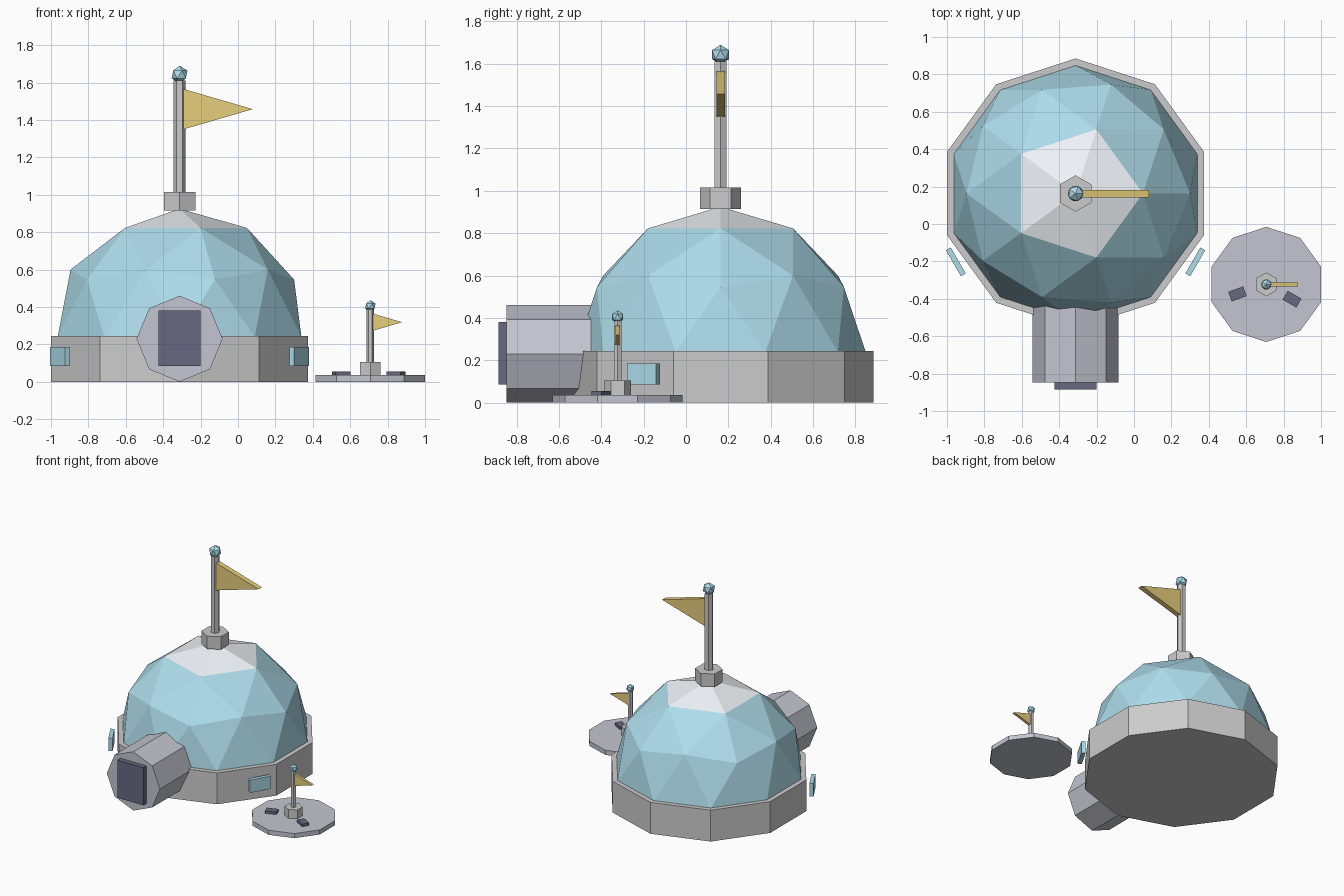
import bpy, bmesh
from math import sin, cos, pi, radians
from mathutils import Matrix, Vector

if "Cube" in bpy.data.objects:
    bpy.data.objects.remove(bpy.data.objects["Cube"])


def material(name, rgb):
    m = bpy.data.materials.new(name)
    m.diffuse_color = (*rgb, 1)
    m.use_nodes = True
    m.node_tree.nodes["Principled BSDF"].inputs["Base Color"].default_value = m.diffuse_color
    return m


BLUE = material("dome_blue", (0.42, 0.72, 0.83))
PALE = material("cap_pale", (0.88, 0.91, 0.95))
GOLD = material("flag_gold", (0.80, 0.62, 0.20))
SLATE = material("slate", (0.55, 0.56, 0.63))
NAVY = material("navy", (0.14, 0.14, 0.22))


def add(name, mesh, mats, loc=(0, 0, 0)):
    ob = bpy.data.objects.new(name, mesh)
    ob.location = loc
    for m in mats:
        mesh.materials.append(m)
    bpy.context.collection.objects.link(ob)
    return ob


def ngon(n, r, start=90):
    return [(r * cos(radians(start) + 2 * pi * i / n),
             r * sin(radians(start) + 2 * pi * i / n)) for i in range(n)]


def prism(name, pts, depth, loc, mat=None, along_y=False):
    """Extrude a counter-clockwise outline along z, or along y for an x-z outline."""
    n = len(pts)
    verts = [Vector((x, y, 0)) for x, y in pts] + [Vector((x, y, depth)) for x, y in pts]
    if along_y:
        turn = Matrix.Rotation(pi / 2, 3, 'X')
        verts = [turn @ v for v in verts]
    faces = [tuple(reversed(range(n))), tuple(range(n, 2 * n))]
    faces += [(i, (i + 1) % n, n + (i + 1) % n, n + i) for i in range(n)]
    me = bpy.data.meshes.new(name)
    me.from_pydata(verts, [], faces)
    return add(name, me, [mat] if mat else [], loc)


def box(name, size, loc, mat, spin=0):
    bm = bmesh.new()
    bmesh.ops.create_cube(bm, size=1)
    bmesh.ops.scale(bm, vec=size, verts=bm.verts)
    me = bpy.data.meshes.new(name)
    bm.to_mesh(me)
    bm.free()
    ob = add(name, me, [mat], loc)
    ob.rotation_euler.z = radians(spin)
    return ob


def ico(name, r, subdiv, loc, mats, dome=False):
    bm = bmesh.new()
    bmesh.ops.create_icosphere(bm, subdivisions=subdiv, radius=r)
    if dome:
        # keep the upper half, pale panels around the apex
        bmesh.ops.delete(bm, geom=[v for v in bm.verts if v.co.z < -0.01], context='VERTS')
        for f in bm.faces:
            f.material_index = int(f.calc_center_median().z > 0.85 * r)
    me = bpy.data.meshes.new(name)
    bm.to_mesh(me)
    bm.free()
    return add(name, me, mats, loc)


def flagpole(prefix, x, y, collar, pole, ball, flag):
    """collar / pole: (radius, z0, z1); ball: (radius, z); flag: (start, length, z0, z1, thickness)."""
    prism(prefix + "_collar", ngon(6, collar[0]), collar[2] - collar[1], (x, y, collar[1]))
    prism(prefix + "_pole", ngon(6, pole[0], 0), pole[2] - pole[1], (x, y, pole[1]))
    ico(prefix + "_finial", ball[0], 1, (x, y, ball[1]), [BLUE])
    s, length, z0, z1, t = flag
    prism(prefix + "_flag", [(s, z0), (s + length, (z0 + z1) / 2), (s, z1)], t,
          (x, y + t / 2, 0), GOLD, along_y=True)


CX, CY = -0.3125, 0.163

# Main building: ten-sided base and faceted dome
prism("base", ngon(10, 0.722), 0.245, (CX, CY, 0))
ico("dome", 0.685, 2, (CX, CY, 0.24), [BLUE, PALE], dome=True)
flagpole("dome", CX, CY, (0.0975, 0.915, 1.015), (0.033, 1.0, 1.61),
         (0.047, 1.643), (0.022, 0.37, 1.35, 1.565, 0.04))

# Entrance tunnel and door
prism("entrance_tunnel", ngon(8, 0.23), 0.50, (CX, -0.347, 0.23), SLATE, along_y=True)
box("door", (0.225, 0.05, 0.295), (CX, -0.86, 0.2325), NAVY)

# Windows either side of the front
for side, label in ((1, "right"), (-1, "left")):
    box("window_" + label, (0.03, 0.16, 0.10),
        (CX + side * 0.64, -0.2025, 0.135), BLUE, -30 * side)

# Landing pad with small flag and two dark markers
PX, PY = 0.7075, -0.323
prism("landing_pad", ngon(10, 0.3075), 0.036, (PX, PY, 0), SLATE)
flagpole("pad", PX, PY, (0.064, 0.036, 0.105), (0.02, 0.1, 0.39),
         (0.031, 0.405), (0.012, 0.157, 0.272, 0.365, 0.02))
for i, (x, y, spin) in enumerate(((0.553, -0.374, 20), (0.845, -0.402, -30))):
    box("pad_marker_%d" % (i + 1), (0.085, 0.055, 0.03), (x, y, 0.041), NAVY, spin)
